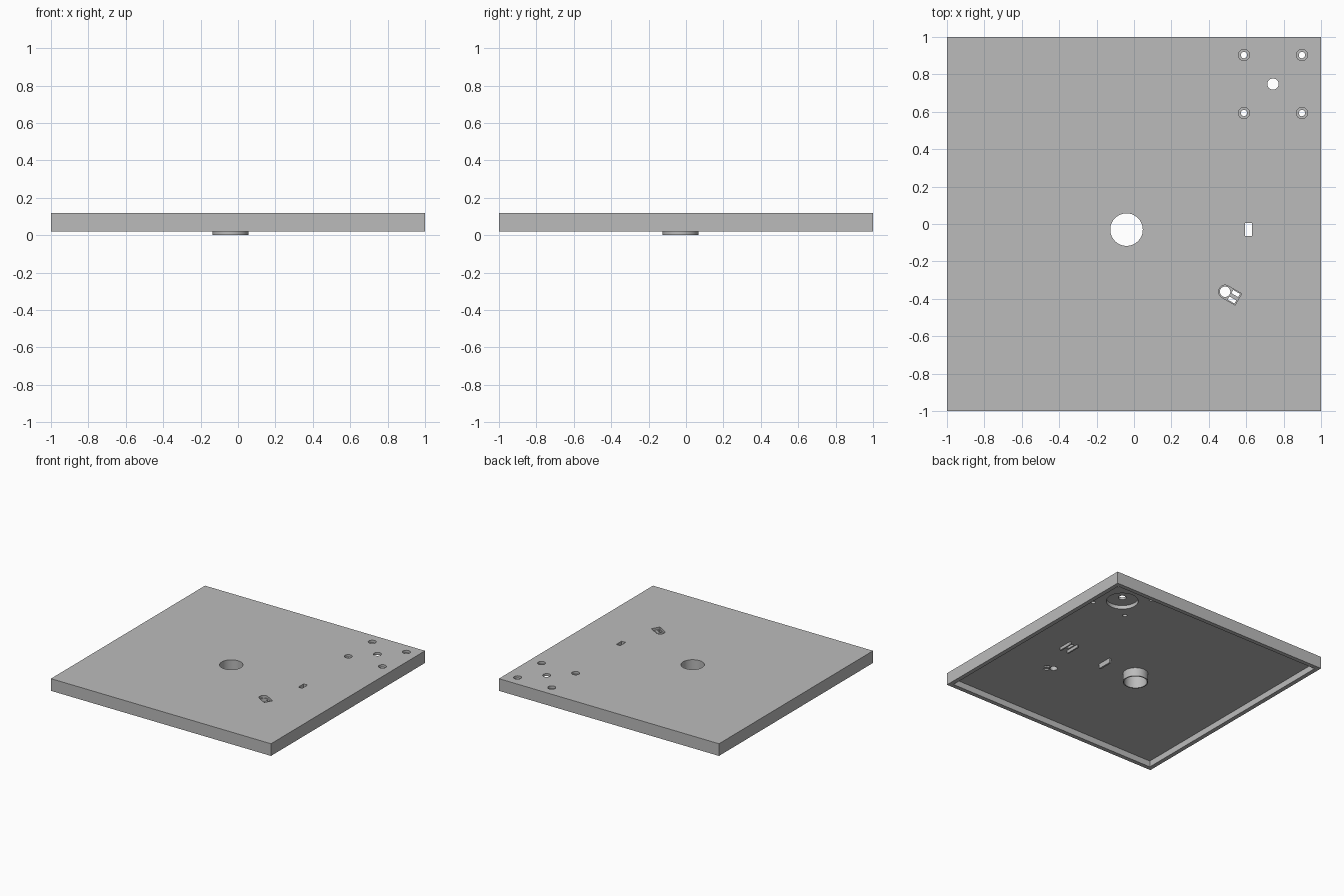
import bpy, bmesh, math
from mathutils import Matrix

cube = bpy.data.objects.get("Cube")
if cube:
    bpy.data.objects.remove(cube, do_unlink=True)

TOP, FLOOR, RIM = 0.12, 0.07, 0.02

grey = bpy.data.materials.new("plain grey")
grey.use_nodes = True
colour = (0.5, 0.5, 0.5, 1)
grey.diffuse_color = colour
grey.node_tree.nodes["Principled BSDF"].inputs["Base Color"].default_value = colour


def finish(name, bm):
    mesh = bpy.data.meshes.new(name)
    bm.to_mesh(mesh)
    bm.free()
    mesh.materials.append(grey)
    obj = bpy.data.objects.new(name, mesh)
    bpy.context.collection.objects.link(obj)
    return obj


def box(name, x, y, z0, z1, sx, sy, angle=0):
    bm = bmesh.new()
    place = (Matrix.Translation((x, y, (z0 + z1) / 2)) @ Matrix.Rotation(angle, 4, "Z")
             @ Matrix.Diagonal((sx, sy, z1 - z0, 1)))
    bmesh.ops.create_cube(bm, size=1, matrix=place)
    return finish(name, bm)


def disc(name, x, y, z0, z1, radius, top_radius=None):
    bm = bmesh.new()
    bmesh.ops.create_cone(bm, cap_ends=True, segments=48, radius1=radius,
                          radius2=top_radius or radius, depth=z1 - z0,
                          matrix=Matrix.Translation((x, y, (z0 + z1) / 2)))
    return finish(name, bm)


def cut(target, cutters):
    # Subtract each cutter, then bake the result and drop the cutter
    for cutter in cutters:
        cutter.hide_render = True
        mod = target.modifiers.new("cut", "BOOLEAN")
        mod.operation = "DIFFERENCE"
        mod.solver = "EXACT"
        mod.object = cutter
    graph = bpy.context.evaluated_depsgraph_get()
    baked = bpy.data.meshes.new_from_object(target.evaluated_get(graph))
    target.modifiers.clear()
    target.data = baked
    for cutter in cutters:
        bpy.data.objects.remove(cutter, do_unlink=True)


def smooth(obj):
    bpy.ops.object.select_all(action="DESELECT")
    obj.select_set(True)
    bpy.context.view_layer.objects.active = obj
    bpy.ops.object.shade_smooth_by_angle(angle=math.radians(30))


# Square panel, hollow underneath with a thin rim
panel = box("panel", 0, 0, RIM, TOP, 2, 2)
cutters = [box("hollow", 0, 0, -0.1, FLOOR, 1.93, 1.93)]

# Large centre hole
HX, HY = -0.04, -0.03
cutters.append(disc("centre_hole", HX, HY, -0.1, 0.2, 0.087))

# Corner mount: round pocket below, centre hole and four stepped screw holes
MX, MY = 0.743, 0.748
cutters.append(disc("mount_pocket", MX, MY, 0, 0.1, 0.12))
cutters.append(disc("mount_hole", MX, MY, 0, 0.2, 0.03))
for sx in (-1, 1):
    for sy in (-1, 1):
        x, y = MX + sx * 0.155, MY + sy * 0.155
        cutters.append(disc("screw_hole", x, y, 0, 0.2, 0.017))
        cutters.append(disc("screw_seat", x, y, 0.1, 0.2, 0.03))

# Small rectangular slot
SX = 0.612
cutters.append(box("slot", SX, HY, 0, 0.2, 0.036, 0.07))

# Angled socket: shallow recess with a round hole and two parallel slots
KX, KY, turn = 0.487, -0.362, math.radians(-30)


def along(d, side=0):
    c, s = math.cos(turn), math.sin(turn)
    return KX + d * c - side * s, KY + d * s + side * c


cutters.append(disc("socket_round", KX, KY, 0.1, 0.2, 0.035))
cutters.append(box("socket_recess", *along(0.04), 0.1, 0.2, 0.084, 0.07, turn))
cutters.append(disc("socket_hole", KX, KY, 0, 0.2, 0.028))
for side in (-0.02, 0.02):
    cutters.append(box("socket_slot", *along(0.054, side), 0, 0.2, 0.042, 0.02, turn))

cut(panel, cutters)
smooth(panel)

# Collar hanging below the centre hole
collar = disc("collar", HX, HY, 0, FLOOR, 0.096)
cut(collar, [disc("collar_bore", HX, HY, -0.1, 0.2, 0.087)])
smooth(collar)

# Ribs under the panel: a single tab and a pair beside the slot
box("tab", 0.26, HY, 0.03, FLOOR, 0.015, 0.12)
for side in (-1, 1):
    box("slot_rib", SX + side * 0.035, HY, 0.045, FLOOR, 0.012, 0.12)
